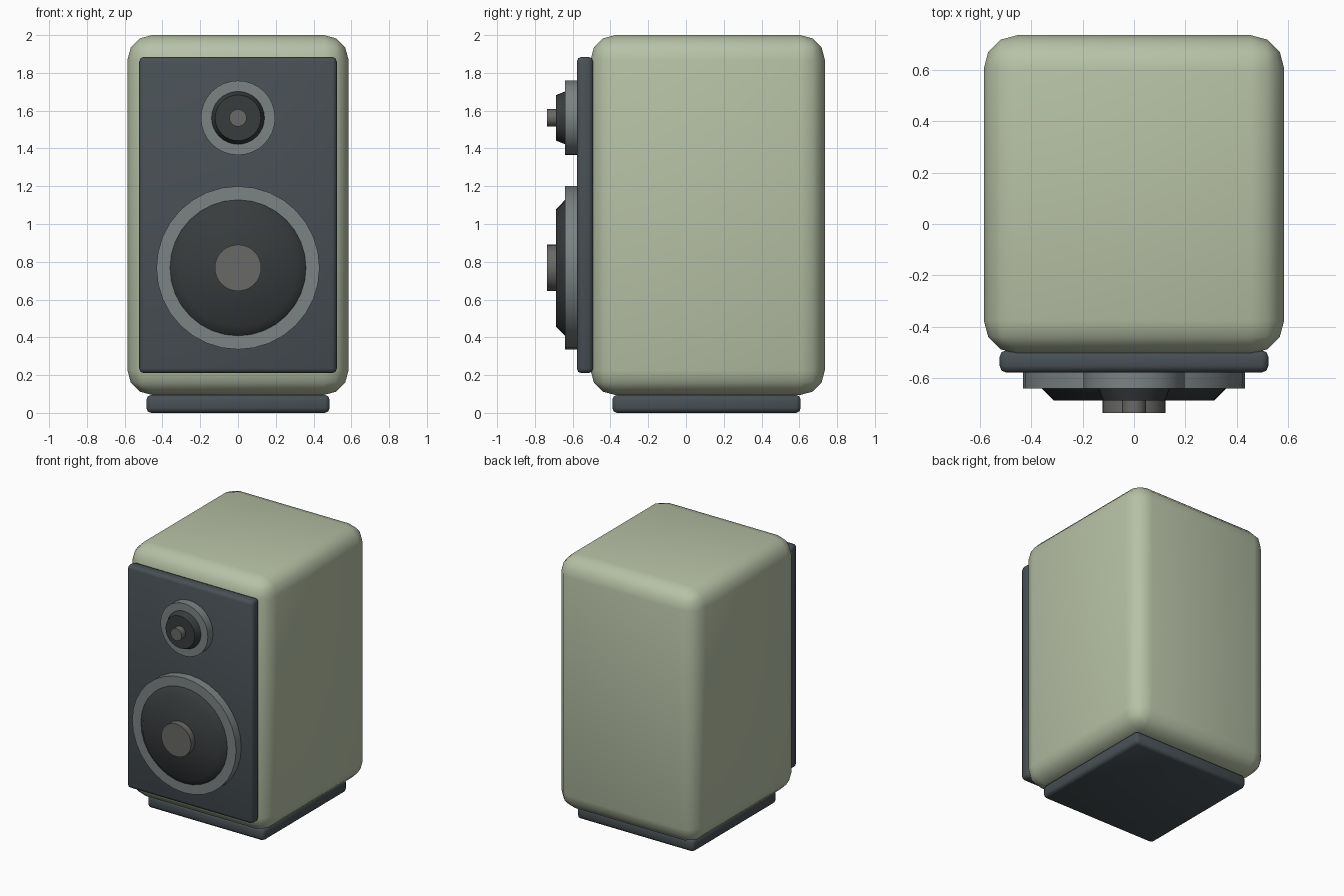
import bpy, bmesh, math
from mathutils import Matrix

if "Cube" in bpy.data.objects:
    bpy.data.objects.remove(bpy.data.objects["Cube"])


def material(name, rgb):
    m = bpy.data.materials.new(name)
    m.diffuse_color = (*rgb, 1)
    m.use_nodes = True
    m.node_tree.nodes["Principled BSDF"].inputs["Base Color"].default_value = m.diffuse_color
    return m


SAGE = material("sage", (0.47, 0.53, 0.38))
SLATE = material("slate", (0.065, 0.08, 0.09))
RING = material("ring_grey", (0.20, 0.225, 0.225))
CONE = material("cone_black", (0.04, 0.045, 0.047))
CAP = material("cap_grey", (0.14, 0.14, 0.135))


def finish(bm, name, mat):
    bmesh.ops.recalc_face_normals(bm, faces=bm.faces)
    mesh = bpy.data.meshes.new(name)
    bm.to_mesh(mesh)
    bm.free()
    mesh.materials.append(mat)
    ob = bpy.data.objects.new(name, mesh)
    bpy.context.collection.objects.link(ob)
    bpy.ops.object.select_all(action='DESELECT')
    ob.select_set(True)
    bpy.context.view_layer.objects.active = ob
    bpy.ops.object.shade_smooth_by_angle(angle=math.radians(60))
    return ob


def rounded_box(name, lo, hi, radius, segments, mat):
    size = [b - a for a, b in zip(lo, hi)]
    mid = [(a + b) / 2 for a, b in zip(lo, hi)]
    bm = bmesh.new()
    bmesh.ops.create_cube(bm, size=1,
                          matrix=Matrix.Translation(mid) @ Matrix.Diagonal((*size, 1)))
    bmesh.ops.bevel(bm, geom=bm.edges[:], offset=radius, segments=segments,
                    profile=0.5, affect='EDGES', clamp_overlap=True)
    return finish(bm, name, mat)


def disc(name, z, back, front, r_back, r_front, mat, sides=32):
    """Round part whose axis points to the front (-y)."""
    bm = bmesh.new()
    bmesh.ops.create_cone(bm, cap_ends=True, segments=sides, radius1=r_back,
                          radius2=r_front, depth=back - front,
                          matrix=Matrix.Translation((0, (back + front) / 2, z))
                          @ Matrix.Rotation(math.pi / 2, 4, 'X'))
    return finish(bm, name, mat)


# Cabinet, front panel and foot
rounded_box("cabinet", (-0.585, -0.505, 0.095), (0.585, 0.735, 2.0), 0.13, 3, SAGE)
rounded_box("front_panel", (-0.523, -0.578, 0.21), (0.523, -0.492, 1.885), 0.025, 2, SLATE)
rounded_box("base", (-0.485, -0.39, 0.0), (0.485, 0.607, 0.095), 0.025, 2, SLATE)

# Speaker drivers: name, height, ring, cone back, cone front and cap radii
for name, z, ring, cone, cone_front, cap in (
        ("woofer", 0.768, 0.432, 0.365, 0.312, 0.123),
        ("tweeter", 1.562, 0.197, 0.142, 0.121, 0.046)):
    disc(name + "_ring", z, -0.575, -0.64, ring, ring, RING)
    disc(name + "_cone", z, -0.635, -0.687, cone, cone_front, CONE)
    disc(name + "_dust_cap", z, -0.682, -0.735, cap, cap, CAP)
